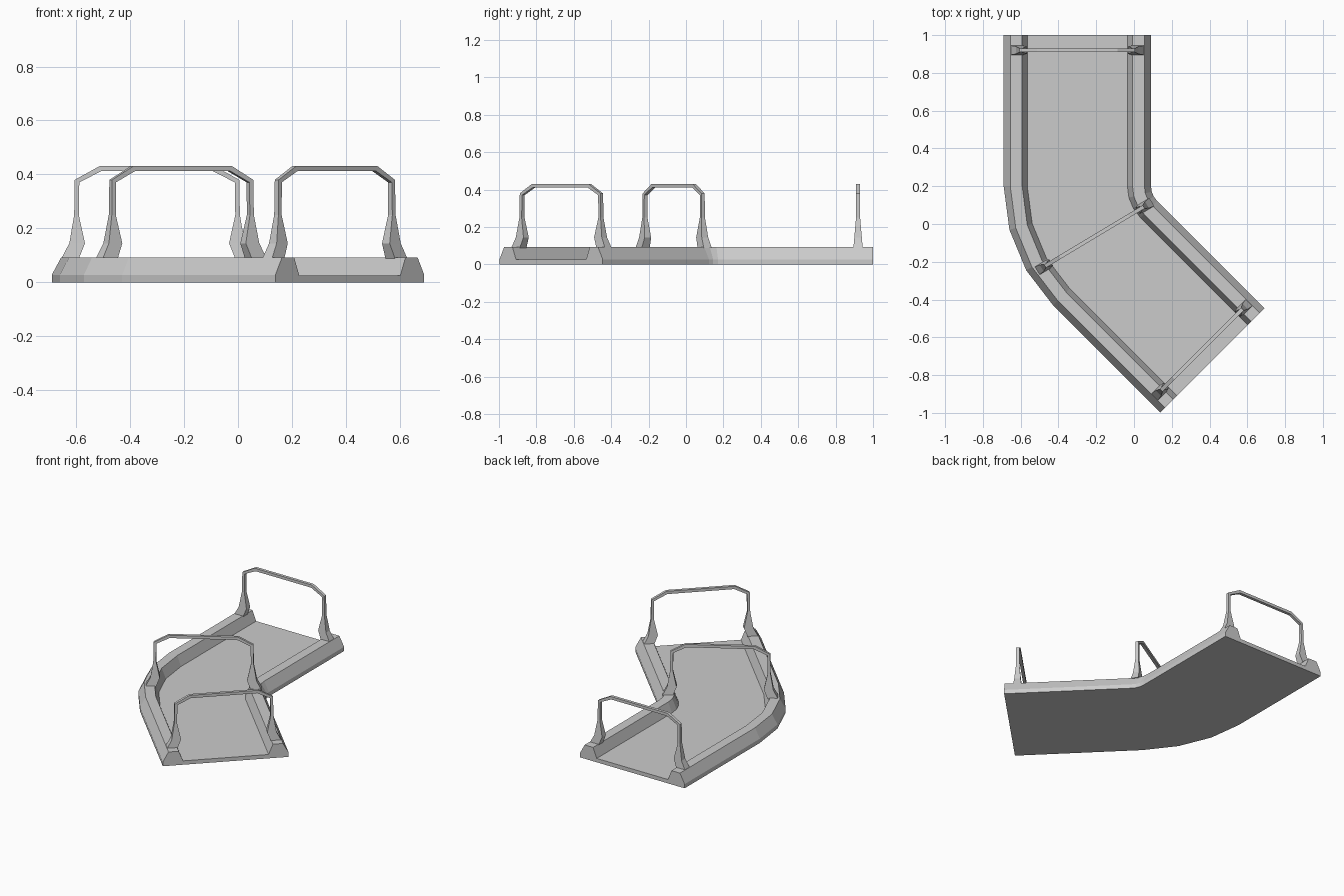
import bpy, bmesh
from math import sin, cos, radians, sqrt
from mathutils import Vector, Matrix

if "Cube" in bpy.data.objects:
    bpy.data.objects.remove(bpy.data.objects["Cube"])


def loft(name, rings):
    """Skin a list of equal closed cross-sections and cap both ends."""
    bm = bmesh.new()
    rows = [[bm.verts.new(p) for p in ring] for ring in rings]
    n = len(rows[0])
    for a, b in zip(rows, rows[1:]):
        for i in range(n):
            j = (i + 1) % n
            bm.faces.new((a[i], a[j], b[j], b[i]))
    bm.faces.new(rows[0])
    bm.faces.new(rows[-1][::-1])
    bmesh.ops.recalc_face_normals(bm, faces=bm.faces)
    mesh = bpy.data.meshes.new(name)
    bm.to_mesh(mesh)
    bm.free()
    obj = bpy.data.objects.new(name, mesh)
    bpy.context.collection.objects.link(obj)
    return obj


# Track: low floor with a raised kerb on each side, swept round a 45 degree bend
half = [(0.39, 0), (0.39, 0.028), (0.355, 0.093), (0.292, 0.093), (0.265, 0.026)]
profile = half + [(-s, z) for s, z in reversed(half)]
pivot, radius = Vector((0.2, 0.2)), 0.5


def station(angle, along=0.0):
    """Centre point and sideways direction (towards the inside of the bend)."""
    a = radians(angle)
    side = Vector((cos(a), sin(a)))
    forward = Vector((sin(a), -cos(a)))
    return pivot - side * radius + forward * along, side


stations = [station(0, -0.8)] + [station(a) for a in (0, 15, 30, 45)] + [station(45, 0.803)]
loft("track", [[(*(c + side * s), z) for s, z in profile] for c, side in stations])

# Arch sections: outer offset, outer z, inner offset, inner z, half depth
arch_half = [
    (0.355, 0.088, 0.290, 0.088, 0.025),
    (0.325, 0.145, 0.267, 0.145, 0.020),
    (0.307, 0.250, 0.290, 0.250, 0.011),
    (0.305, 0.380, 0.288, 0.371, 0.010),
    (0.213, 0.431, 0.207, 0.412, 0.010),
]


def arch(name, centre, angle):
    rings = []
    for sign, rows in ((1, arch_half), (-1, arch_half[::-1])):
        for o, oz, i, iz, d in rows:
            rings.append([(sign * o, -d, oz), (sign * o, d, oz),
                          (sign * i, d, iz), (sign * i, -d, iz)])
    obj = loft(name, rings)
    obj.data.transform(Matrix.Translation((*centre, 0)) @ Matrix.Rotation(radians(angle), 4, 'Z'))


# Three overhead hoops standing on the kerbs
arch("back_arch", (-0.30, 0.92), 0)
arch("middle_arch", (-0.21, -0.066), 31)
arch("front_arch", (0.359, -0.666), 45)
